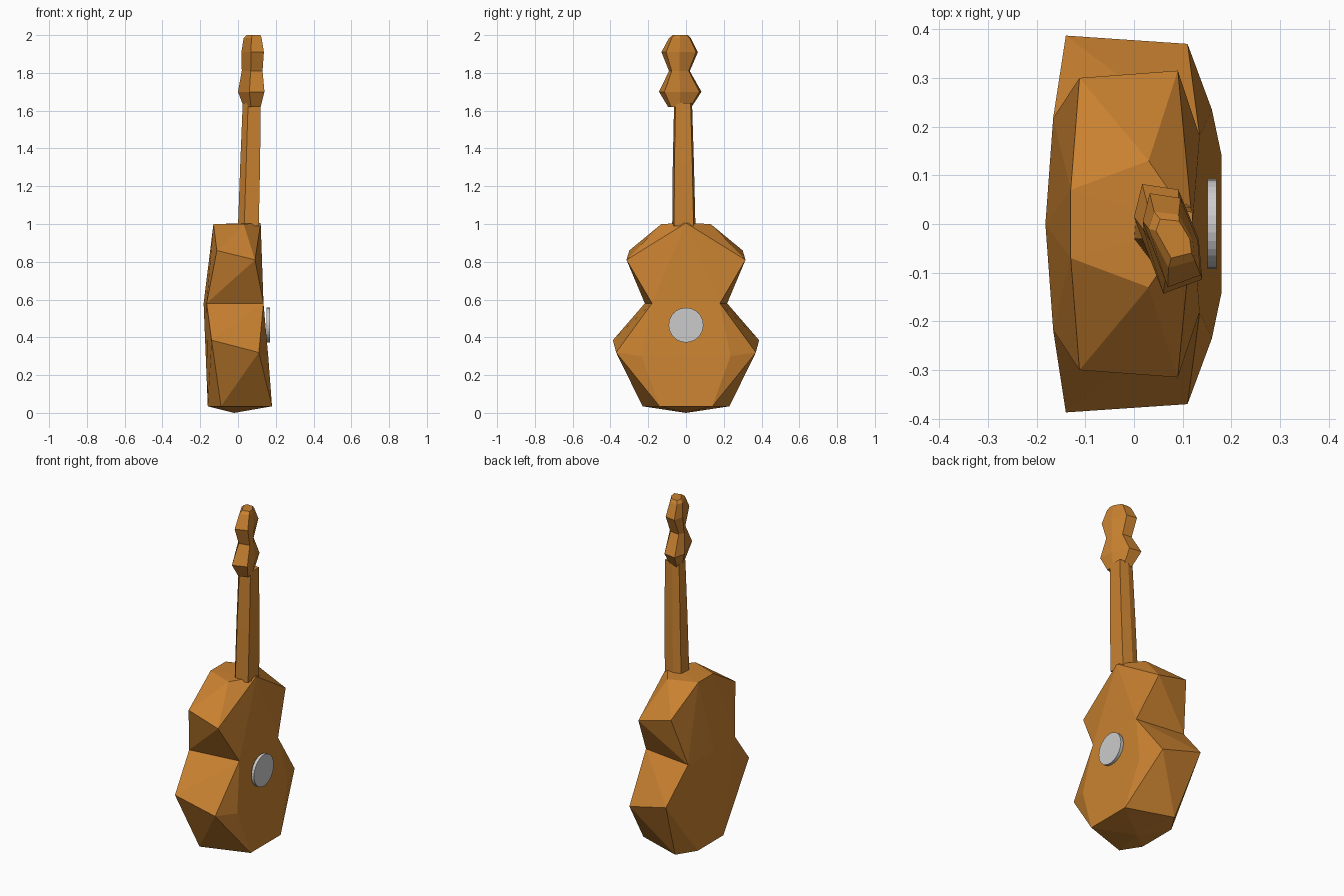
import bpy, bmesh, math

if "Cube" in bpy.data.objects:
    bpy.data.objects.remove(bpy.data.objects["Cube"])

wood = bpy.data.materials.new("orange_wood")
wood.diffuse_color = (0.58, 0.22, 0.03, 1)
wood.use_nodes = True
wood.node_tree.nodes["Principled BSDF"].inputs["Base Color"].default_value = wood.diffuse_color


def finish(bm, name, mat=None):
    bmesh.ops.recalc_face_normals(bm, faces=bm.faces)
    me = bpy.data.meshes.new(name)
    bm.to_mesh(me)
    bm.free()
    ob = bpy.data.objects.new(name, me)
    bpy.context.collection.objects.link(ob)
    if mat:
        me.materials.append(mat)
    return ob


def add_hull(bm, half_points):
    """Convex chunk from points mirrored across y = 0."""
    verts = []
    for x, y, z in half_points:
        for s in ((1, -1) if y else (1,)):
            verts.append(bm.verts.new((x, y * s, z)))
    res = bmesh.ops.convex_hull(bm, input=verts)
    inside = [v for v in res["geom_interior"] if isinstance(v, bmesh.types.BMVert)]
    if inside:
        bmesh.ops.delete(bm, geom=inside, context='VERTS')


def loft(name, section, rings):
    """Section in unit box, placed in each ring (z, x0, x1, y0, y1)."""
    bm = bmesh.new()
    loops = [[bm.verts.new((x0 + (x1 - x0) * u, y0 + (y1 - y0) * v, z))
              for u, v in section] for z, x0, x1, y0, y1 in rings]
    n = len(section)
    for a, b in zip(loops, loops[1:]):
        for i in range(n):
            j = (i + 1) % n
            bm.faces.new((a[i], a[j], b[j], b[i]))
    bm.faces.new(loops[0])
    bm.faces.new(loops[-1])
    return finish(bm, name, wood)


# body: lower and upper bouts meeting at the waist
waist_z = 0.58
waist = [(0.135, 0.18, waist_z), (-0.166, 0.218, waist_z), (-0.182, 0, waist_z)]
lower = [(0.11, 0.37, 0.32), (-0.14, 0.387, 0.385), (0.16, 0.235, 0.30),
         (0.18, 0.14, 0.035), (-0.09, 0.23, 0.035), (-0.16, 0.12, 0.035),
         (-0.02, 0, 0.0)]
upper = [(0.09, 0.315, 0.81), (-0.112, 0.30, 0.86), (0.03, 0.13, 1.0),
         (-0.13, 0.07, 1.0), (0.12, 0, 1.005)]
bm = bmesh.new()
add_hull(bm, waist + lower)
add_hull(bm, waist + upper)
seam = [f for f in bm.faces if all(abs(v.co.z - waist_z) < 1e-5 for v in f.verts)]
bmesh.ops.delete(bm, geom=seam, context='FACES')
bmesh.ops.remove_doubles(bm, verts=bm.verts, dist=1e-4)
finish(bm, "body", wood)

# neck
loft("neck", [(0, 0.35), (0.3, 0), (1, 0.08), (1, 0.92), (0.45, 1), (0.05, 0.9)],
     [(0.99, 0.0, 0.11, -0.073, 0.05),
      (1.32, 0.012, 0.117, -0.07, 0.042),
      (1.64, 0.025, 0.12, -0.063, 0.032)])

# headstock
loft("headstock", [(0.12, 1), (0.65, 0.95), (0.95, 0.5), (1, 0.13), (0.43, 0), (0, 0.7)],
     [(1.62, 0.03, 0.12, -0.095, 0.03),
      (1.70, 0.0, 0.14, -0.143, 0.082),
      (1.81, 0.02, 0.13, -0.09, 0.02),
      (1.91, 0.018, 0.137, -0.13, 0.063),
      (1.985, 0.03, 0.125, -0.09, 0.025),
      (2.0, 0.045, 0.118, -0.07, 0.01)])

# sound hole disc on the front plate
bpy.ops.mesh.primitive_cylinder_add(vertices=32, radius=0.092, depth=0.018,
                                    location=(0.16, 0, 0.465),
                                    rotation=(0, math.radians(90), 0))
disc = bpy.context.object
disc.name = "sound_hole"
